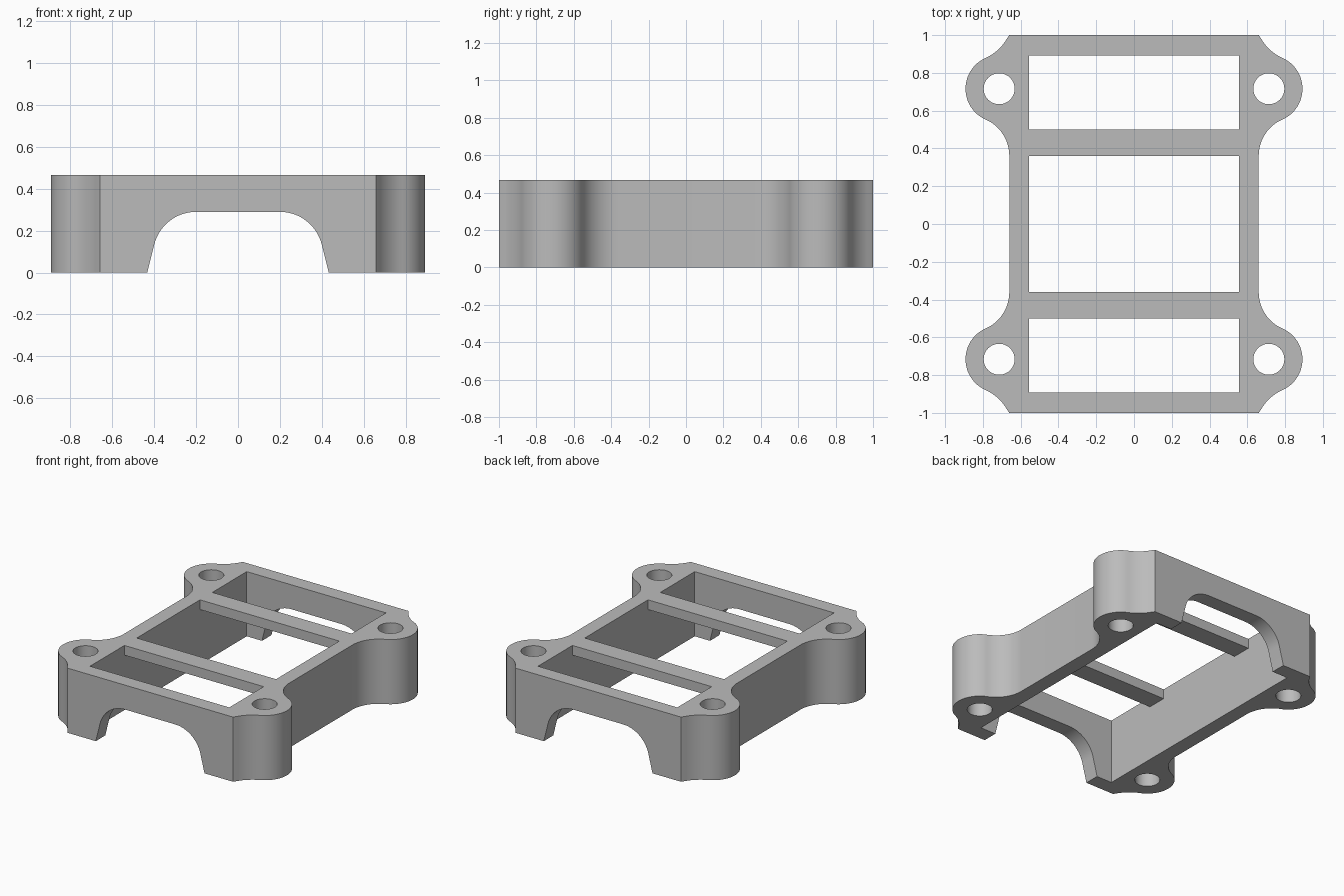
import bpy
import bmesh
from math import cos, sin, radians, atan2, hypot, tan
from mathutils import Vector

if "Cube" in bpy.data.objects:
    bpy.data.objects.remove(bpy.data.objects["Cube"])

HEIGHT = 0.466
SIDE_X = 0.66            # outer face of the side walls
LUG = Vector((0.714, 0.716))
LUG_R = 0.178
HOLE_R = 0.082

grey = bpy.data.materials.new("mid_grey")
grey.use_nodes = True
colour = (0.5, 0.5, 0.5, 1)
grey.diffuse_color = colour
grey.node_tree.nodes["Principled BSDF"].inputs["Base Color"].default_value = colour


def prism(name, points, direction):
    """Extrude a closed loop of 3D points along a direction."""
    bm = bmesh.new()
    face = bm.faces.new([bm.verts.new(p) for p in points])
    out = bmesh.ops.extrude_face_region(bm, geom=[face])
    moved = [g for g in out["geom"] if isinstance(g, bmesh.types.BMVert)]
    bmesh.ops.translate(bm, verts=moved, vec=direction)
    bmesh.ops.recalc_face_normals(bm, faces=bm.faces)
    mesh = bpy.data.meshes.new(name)
    bm.to_mesh(mesh)
    bm.free()
    mesh.materials.append(grey)
    obj = bpy.data.objects.new(name, mesh)
    bpy.context.collection.objects.link(obj)
    return obj


def box(name, x, y0, y1, z0, z1):
    loop = [(-x, y0, z0), (x, y0, z0), (x, y1, z0), (-x, y1, z0)]
    return prism(name, loop, (0, 0, z1 - z0))


def arc(centre, r, a0, a1, steps):
    return [Vector((centre[0] + r * cos(a), centre[1] + r * sin(a)))
            for a in (a0 + (a1 - a0) * i / steps for i in range(steps + 1))]


def combine(obj, other, operation):
    mod = obj.modifiers.new("combine", "BOOLEAN")
    mod.operation, mod.solver, mod.object = operation, "EXACT", other
    bpy.context.view_layer.objects.active = obj
    bpy.ops.object.modifier_apply(modifier=mod.name)
    bpy.data.objects.remove(other)


def angle(a, b):
    return atan2(b[1] - a[1], b[0] - a[0])


# Outline of one quarter: blend, mounting lug, blend
low = Vector((SIDE_X + 0.212, 0.36))
top = Vector((0.888, 1.105))
top_r = (top - LUG).length - LUG_R
quarter = arc(low, 0.212, radians(180), angle(LUG, low) + radians(180), 12)
quarter += arc(LUG, LUG_R, angle(LUG, low), angle(LUG, top), 32)[1:]
corner = Vector((SIDE_X, 1))
quarter += arc(top, top_r, angle(LUG, top) + radians(180),
               angle(top, corner) % radians(360), 10)[1:]
quarter[-1] = corner

# Mirror the quarter into a full loop
right = [Vector((p.x, -p.y)) for p in reversed(quarter)] + quarter
outline = right + [Vector((-p.x, p.y)) for p in reversed(right)]
frame = prism("mounting_frame", [(p.x, p.y, 0) for p in outline], (0, 0, HEIGHT))

# Open centre, then the two cross bars flush with the top
combine(frame, box("opening_cutter", 0.555, -0.892, 0.892, -0.1, 0.6), "DIFFERENCE")
for s in (-1, 1):
    y0, y1 = sorted((s * 0.36, s * 0.5))
    combine(frame, box("cross_bar", 0.6, y0, y1, HEIGHT - 0.07, HEIGHT), "UNION")

# Rounded arch through both end walls
arch_r, lean = 0.206, radians(14)
half = arc((0.2, 0.29 - arch_r), arch_r, lean, radians(90), 16)
foot_x = half[0].x + (half[0].y + 0.1) * tan(lean)
half.insert(0, Vector((foot_x, -0.1)))
arch = half + [Vector((-p.x, p.y)) for p in reversed(half)]
combine(frame, prism("arch_cutter", [(p.x, -1.2, p.y) for p in arch], (0, 2.4, 0)),
        "DIFFERENCE")

# Screw holes through the lugs
for sx in (-1, 1):
    for sy in (-1, 1):
        ring = arc((sx * LUG.x, sy * LUG.y), HOLE_R, 0, radians(360), 40)[:-1]
        combine(frame, prism("hole_cutter", [(p.x, p.y, -0.1) for p in ring],
                             (0, 0, 0.8)), "DIFFERENCE")

bpy.ops.object.select_all(action="DESELECT")
frame.select_set(True)
bpy.context.view_layer.objects.active = frame
bpy.ops.object.shade_smooth_by_angle(angle=radians(30))
